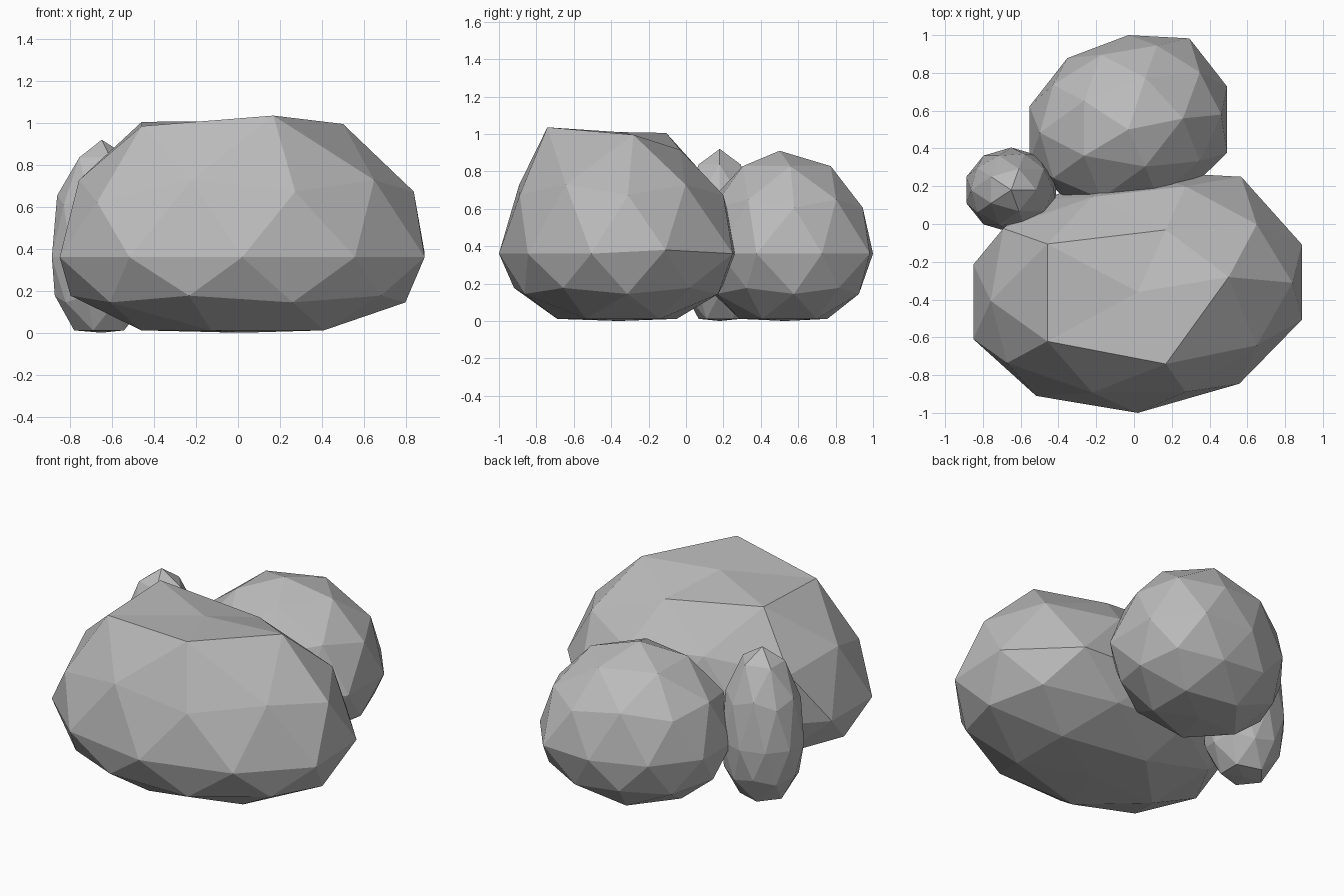
import bpy
import bmesh
from mathutils import Vector

cube = bpy.data.objects.get("Cube")
if cube:
    bpy.data.objects.remove(cube, do_unlink=True)

stone = bpy.data.materials.new("stone grey")
stone.use_nodes = True
grey = (0.5, 0.5, 0.5, 1)
stone.diffuse_color = grey
stone.node_tree.nodes["Principled BSDF"].inputs["Base Color"].default_value = grey

WAIST = 0.36   # height of the widest ring
SINK = 0.41    # shallow underside, cut flat on the ground


def rock(name, centre, radii, rise, skew=0.0, chips=()):
    """Faceted boulder: tall dome above the waist, flattened underside.
    Each chip moves the vertex nearest a direction by an offset."""
    bm = bmesh.new()
    bmesh.ops.create_icosphere(bm, subdivisions=2, radius=1)
    moves = {}
    for direction, offset in chips:
        aim = Vector(direction).normalized()
        moves[max(bm.verts, key=lambda v: v.co.dot(aim))] = Vector(offset)
    for v in bm.verts:
        x, y, z = v.co
        px = x * radii[0]
        height = WAIST + z * (rise if z > 0 else SINK)
        v.co = (centre[0] + px, centre[1] + y * radii[1] + skew * px, max(height, 0))
        v.co += moves.get(v, Vector())
    mesh = bpy.data.meshes.new(name)
    bm.to_mesh(mesh)
    bm.free()
    mesh.materials.append(stone)
    obj = bpy.data.objects.new(name, mesh)
    bpy.context.collection.objects.link(obj)


# Large boulder with a broad, uneven top
rock("large_rock", (0.02, -0.36), (0.915, 0.64), 0.7, 0.06, [
    ((0, 0, 1), (0, 0, -0.05)),
    ((0.16, -0.5, 0.85), (0, -0.07, 0.08)),
    ((-0.43, -0.31, 0.85), (-0.09, -0.04, 0.03)),
    ((-0.43, 0.31, 0.85), (-0.09, 0.08, 0.05)),
    ((0.16, 0.5, 0.85), (0, 0, -0.04)),
    ((0.53, 0, 0.85), (0, 0.05, 0.04)),
    ((-0.72, -0.53, 0.45), (-0.03, 0, -0.05)),
    ((-0.72, 0.53, 0.45), (-0.05, 0.04, 0)),
    ((0.59, 0.81, 0), (0.01, 0.06, 0)),
    ((0.95, 0.31, 0), (0, 0, 0.02)),
])

# Medium boulder behind it
rock("medium_rock", (-0.03, 0.53), (0.55, 0.47), 0.55, 0.1, [
    ((0, 0, 1), (0, -0.03, 0)),
    ((0.59, 0.81, 0), (0, 0.04, 0)),
    ((0.95, -0.31, 0), (0, -0.06, 0)),
])

# Small upright stone tucked between the two
rock("small_rock", (-0.65, 0.18), (0.25, 0.225), 0.56)
